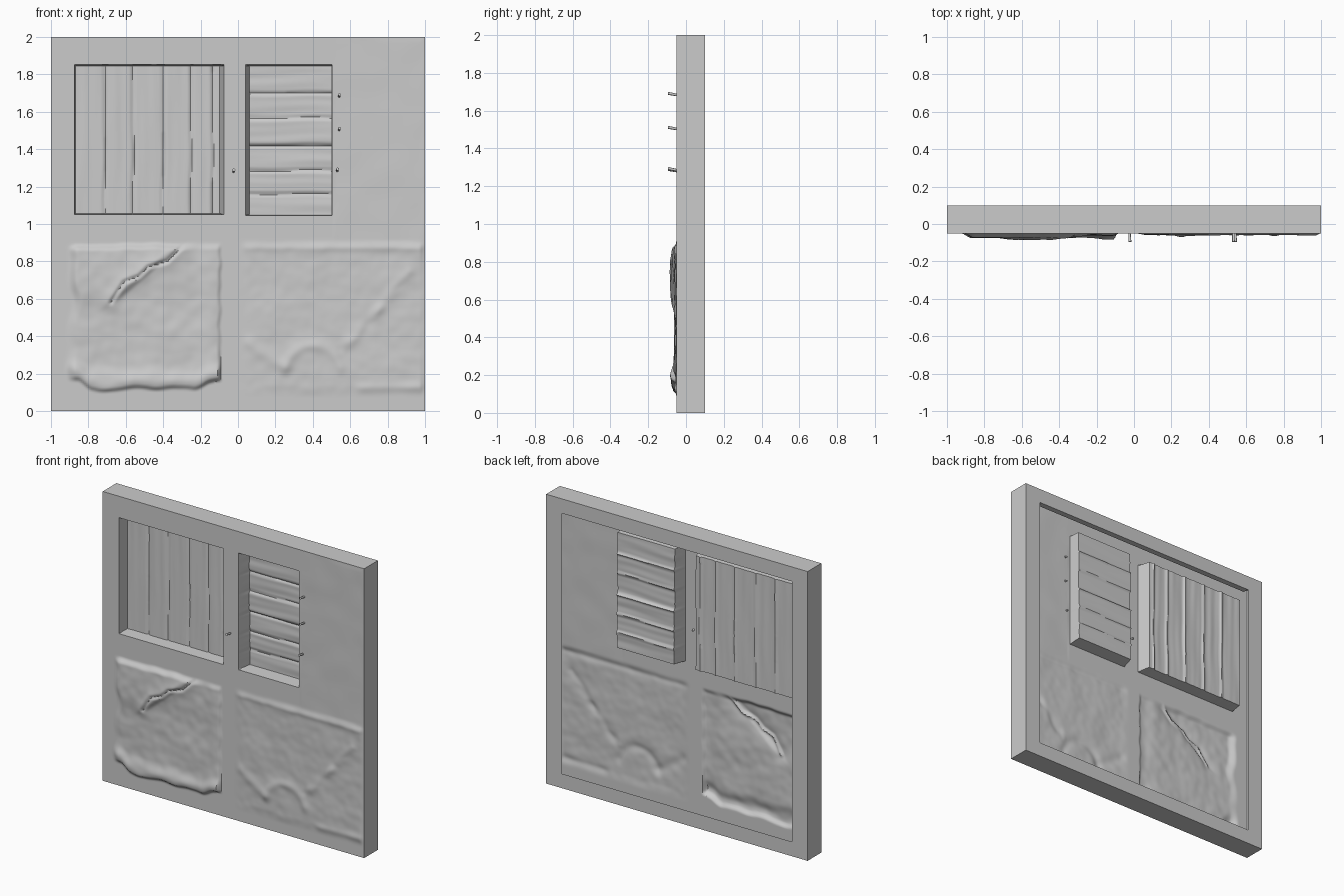
import bpy, bmesh, math, random
from mathutils import Vector, noise

if "Cube" in bpy.data.objects:
    bpy.data.objects.remove(bpy.data.objects["Cube"])

random.seed(4)
FRONT, BACK = -0.05, 0.10


def finish(name, bm, angle=40):
    mesh = bpy.data.meshes.new(name)
    bm.to_mesh(mesh)
    bm.free()
    obj = bpy.data.objects.new(name, mesh)
    bpy.context.collection.objects.link(obj)
    bpy.ops.object.select_all(action='DESELECT')
    obj.select_set(True)
    bpy.context.view_layer.objects.active = obj
    bpy.ops.object.shade_smooth_by_angle(angle=math.radians(angle))
    return obj


def step(a, b, t):
    t = min(1, max(0, (t - a) / (b - a)))
    return t * t * (3 - 2 * t)


def wob(x, z, scale, seed=0):
    return noise.noise(Vector((x * scale, seed * 7.3, z * scale)))


def bump(d, width):
    return math.exp(-(d / width) ** 2)


def seg_dist(x, z, path):
    best = 9
    for (ax, az), (bx, bz) in zip(path, path[1:]):
        dx, dz = bx - ax, bz - az
        t = max(0, min(1, ((x - ax) * dx + (z - az) * dz) / (dx * dx + dz * dz)))
        best = min(best, math.hypot(x - ax - t * dx, z - az - t * dz))
    return best


# Recessed openings: outer rectangle, inner floor rectangle, board seams
LEFT = dict(out=(-0.875, -0.075, 1.05, 1.852), floor=(-0.868, -0.10, 1.056, 1.846),
            seams=[-0.71, -0.56, -0.40, -0.25, -0.135], vertical=True)
RIGHT = dict(out=(0.04, 0.502, 1.045, 1.852), floor=(0.062, 0.499, 1.052, 1.846),
             seams=[1.16, 1.285, 1.42, 1.565, 1.70], vertical=False)
for w in (LEFT, RIGHT):
    w['offset'] = [random.uniform(-0.006, 0.006) for _ in range(6)]


def board_depth(w, x, z):
    u, v = (x, z) if w['vertical'] else (z, x)
    u += 0.008 * noise.noise(Vector((v * 4, 3.1, 0)))
    i = sum(u > s for s in w['seams'])
    groove = sum(bump(u - s, 0.008) for s in w['seams'])
    grain = noise.noise(Vector((u * 25, v * 2, 5.0)))
    return 0.087 + w['offset'][i] + 0.009 * groove + 0.003 * grain


def opening(w, x, z):
    x0, x1, z0, z1 = w['out']
    if not (x0 < x < x1 and z0 < z < z1):
        return 0
    a0, a1, b0, b1 = w['floor']
    k = min(1, (x - x0) / (a0 - x0), (x1 - x) / (x1 - a1),
            (z - z0) / (b0 - z0), (z1 - z) / (z1 - b1))
    return k * board_depth(w, x, z)


CRACK = [(-0.68, 0.58), (-0.61, 0.69), (-0.53, 0.72), (-0.48, 0.77), (-0.38, 0.80), (-0.30, 0.88)]


def left_plaster(x, z):
    low = 0.12 + 0.02 * wob(x, z, 9, 1) + 0.04 * step(-0.24, -0.15, x) + 0.05 * step(-0.78, -0.86, x)
    m = (step(low - 0.015, low + 0.012, z) * step(0.90, 0.86, z + 0.012 * wob(x, z, 8, 2))
         * step(-0.91, -0.85, x + 0.03 * wob(x, z, 6, 3)) * step(-0.088, -0.108, x + 0.008 * wob(x, z, 12, 4)))
    side = (z - 0.58) - 0.85 * (x + 0.68)
    h = 0.008 + 0.006 * wob(x, z, 5, 5) + 0.003 * wob(x, z, 16, 6)
    h += 0.014 * step(-0.03, 0.02, side) * step(0.5, 0.65, z) * step(-0.25, -0.45, x)
    h += 0.013 * bump(seg_dist(x, z, CRACK), 0.045)
    h -= 0.012 * bump(seg_dist(x, z, CRACK) , 0.009)
    h += 0.018 * bump(z - low - 0.04, 0.05) + 0.005 * bump(x + 0.14, 0.05)
    return m * max(h, 0)


def right_plaster(x, z):
    m = (step(0.92, 0.86, z) * step(0.0, 0.08, x) * step(0.07, 0.14, z))
    h = 0.004 + 0.005 * wob(x, z, 6, 8) + 0.002 * wob(x, z, 18, 9)
    arc = math.hypot(x - 0.40, z - 0.20)
    h += 0.008 * bump(arc - 0.15, 0.03) * step(0.17, 0.24, z)
    h += 0.010 * bump(seg_dist(x, z, [(0.55, 0.33), (0.68, 0.46), (0.92, 0.74)]), 0.03) * (0.6 + wob(x, z, 12, 3))
    h += 0.007 * bump(seg_dist(x, z, [(0.05, 0.36), (0.25, 0.24)]), 0.035)
    h += 0.006 * bump(z - 0.88, 0.025) + 0.007 * bump(z - 0.12, 0.03) * step(0.6, 0.68, x)
    return m * max(h, 0)


def surface(x, z):
    y = FRONT + opening(LEFT, x, z) + opening(RIGHT, x, z)
    y -= left_plaster(x, z) + right_plaster(x, z)
    if x > 0.51 and z > 0.9:
        y += 0.002 * wob(x, z, 7, 2)
    edge = step(0, 0.03, min(1 - abs(x), z, 2 - z))
    return FRONT + (y - FRONT) * edge


# Sculpted front sheet: a grid with extra lines at the opening edges
def lines(lo, hi, n, index):
    vals = {round(lo + (hi - lo) * i / n, 4) for i in range(n + 1)}
    for w in (LEFT, RIGHT):
        for i in index:
            vals |= {w['out'][i], w['floor'][i]}
    return sorted(vals)


xs, zs = lines(-1, 1, 220, (0, 1)), lines(0, 2, 220, (2, 3))
bm = bmesh.new()
rows = [[bm.verts.new((x, surface(x, z), z)) for x in xs] for z in zs]
for a, b in zip(rows, rows[1:]):
    for i in range(len(xs) - 1):
        bm.faces.new((a[i], a[i + 1], b[i + 1], b[i]))
finish("wall_relief", bm)

# Surround: outer sides, flat back rim, open in the middle
bm = bmesh.new()


def ring(y, hw, z0, z1):
    return [bm.verts.new((x, y, z)) for x, z in ((-hw, z0), (hw, z0), (hw, z1), (-hw, z1))]


rings = [ring(FRONT, 1, 0, 2), ring(BACK, 1, 0, 2), ring(BACK, 0.88, 0.10, 1.90)]
for a, b in zip(rings, rings[1:]):
    for i in range(4):
        j = (i + 1) % 4
        bm.faces.new((a[j], a[i], b[i], b[j]))
# Small lip under the top rim
r = rings[2]
lip = [bm.verts.new((s * 0.88, 0.06, 1.90)) for s in (1, -1)]
bm.faces.new((r[3], r[2], lip[0], lip[1]))
bmesh.ops.recalc_face_normals(bm, faces=bm.faces)
finish("surround_frame", bm, 30)

# Bent nails beside the openings
for n, (x, z) in enumerate([(0.54, 1.683), (0.54, 1.503), (0.53, 1.285), (-0.025, 1.28)]):
    tip = Vector((x + 0.003, -0.095, z + 0.009))
    root = Vector((x, -0.035, z - 0.003))
    axis = tip - root
    bpy.ops.mesh.primitive_cone_add(vertices=8, radius1=0.006, radius2=0.008, depth=axis.length,
                                    location=(tip + root) / 2,
                                    rotation=axis.to_track_quat('Z', 'Y').to_euler())
    bpy.context.object.name = f"nail_{n + 1}"
    bpy.ops.object.shade_smooth_by_angle(angle=math.radians(50))
